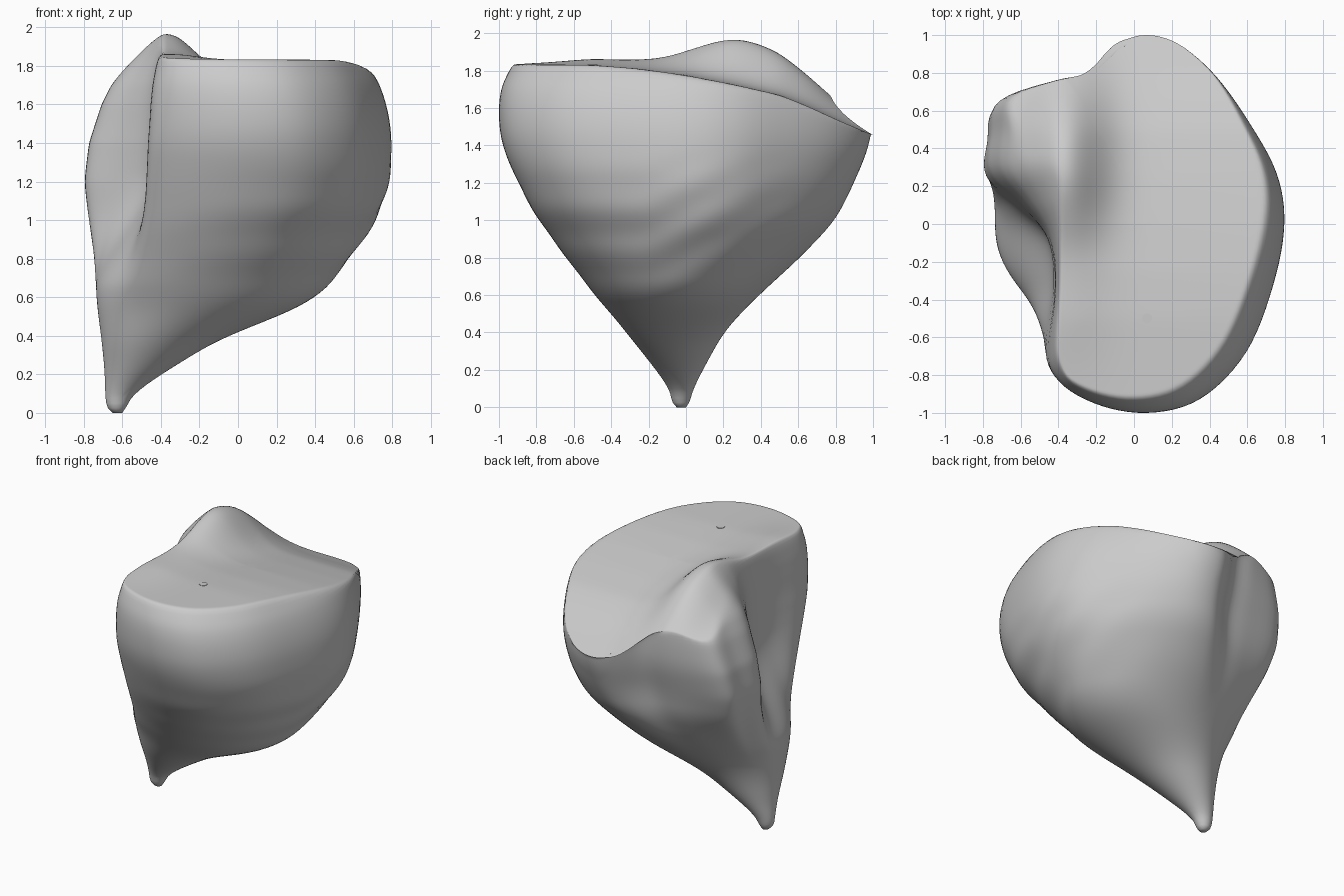
import bpy, bmesh, math
from mathutils import Vector

if "Cube" in bpy.data.objects:
    bpy.data.objects.remove(bpy.data.objects["Cube"])

# Kidney outline of the widest section (counter-clockwise from the front)
KIDNEY = [(0.08, -0.99), (0.36, -0.92), (0.6, -0.68), (0.74, -0.33), (0.8, 0), (0.76, 0.27),
          (0.62, 0.53), (0.44, 0.78), (0.25, 0.94), (0.08, 0.985), (-0.05, 0.93), (-0.2, 0.79),
          (-0.42, 0.75), (-0.74, 0.66), (-0.78, 0.48), (-0.79, 0.28), (-0.62, 0.11), (-0.46, -0.08),
          (-0.43, -0.35), (-0.475, -0.64), (-0.43, -0.8), (-0.2, -0.94)]
# Height, then left / right / front / back limits of the body
LEVELS = [(0.0, -0.65, -0.60, -0.05, 0.0), (0.03, -0.68, -0.58, -0.075, 0.02),
          (0.1, -0.69, -0.54, -0.09, 0.04), (0.2, -0.69, -0.40, -0.16, 0.09),
          (0.4, -0.71, -0.07, -0.32, 0.2), (0.5, -0.725, 0.22, -0.4, 0.29),
          (0.6, -0.735, 0.42, -0.49, 0.39), (0.8, -0.745, 0.58, -0.64, 0.61),
          (1.0, -0.775, 0.72, -0.79, 0.8), (1.2, -0.8, 0.79, -0.9, 0.9),
          (1.4, -0.8, 0.8, -0.985, 0.98), (1.55, -0.8, 0.785, -1.005, 1.0),
          (1.7, -0.8, 0.74, -0.995, 1.0), (1.78, -0.8, 0.7, -0.965, 0.995),
          (1.83, -0.8, 0.65, -0.92, 0.985), (2.0, -0.8, 0.62, -0.87, 0.98)]
LEFT_LOBE = [(1.2, -0.8), (1.4, -0.775), (1.6, -0.71), (1.7, -0.66), (1.8, -0.58),
             (1.9, -0.48), (1.96, -0.41), (2.0, -0.39)]
TOP = [(-1, 1.835), (-0.5, 1.83), (-0.25, 1.81), (0, 1.775), (0.25, 1.727),
       (0.5, 1.67), (0.65, 1.61), (0.8, 1.54), (1.0, 1.455)]


def lookup(table, t):
    """Linear interpolation of table rows."""
    if t <= table[0][0]:
        return table[0][1:]
    for a, b in zip(table, table[1:]):
        if t <= b[0]:
            f = (t - a[0]) / (b[0] - a[0])
            return tuple(p + (q - p) * f for p, q in zip(a[1:], b[1:]))
    return table[-1][1:]


def soft_lookup(table, t):
    """Interpolation averaged over a small window, so no bands show."""
    r = min(0.07, t * 0.3)
    rows = [lookup(table, t + r * k / 3) for k in range(-3, 4)]
    return [sum(c) / 7 for c in zip(*rows)]


def smooth_loop(pts, n):
    """Closed Catmull-Rom curve."""
    out, m = [], len(pts)
    for i in range(m):
        a, b, c, d = (Vector(pts[(i + k) % m]) for k in (-1, 0, 1, 2))
        for j in range(n):
            t = j / n
            out.append(0.5 * (2 * b + (c - a) * t + (2 * a - 5 * b + 4 * c - d) * t * t
                              + (3 * b - a - 3 * c + d) * t ** 3))
    return out


def top_height(x, y):
    """Sloping top surface with the raised knob on the left and a slight front-left lip."""
    reach = 0.5 if y > 0.33 else 0.4
    bump = 0.25 * math.exp(-((x + 0.37) / 0.21) ** 2 - ((y - 0.33) / reach) ** 2)
    lip = 0.03 * math.exp(-((x + 0.35) / 0.2) ** 2 - ((y + 0.45) / 0.3) ** 2)
    return lookup(TOP, y)[0] + bump + lip


OUTLINE = smooth_loop(KIDNEY, 6)
X0, X1 = min(p.x for p in OUTLINE), max(p.x for p in OUTLINE)
Y0, Y1 = min(p.y for p in OUTLINE), max(p.y for p in OUTLINE)


def fit(vals):
    """Rescale values to 0..1."""
    lo, hi = min(vals), max(vals)
    return [(v - lo) / (hi - lo) for v in vals]


def section(z):
    """Oval near the tip, kidney towards the top."""
    x0, x1, y0, y1 = soft_lookup(LEVELS, z)
    w = min(1, max(0, (z - 0.5) / 0.75))
    w = w * w * (3 - 2 * w)
    lim = lookup(LEFT_LOBE, z)[0]
    ang = [math.atan2(p.y, p.x - 0.1) for p in OUTLINE]
    us = fit([(p.x - X0) / (X1 - X0) * w + (0.5 + 0.5 * math.cos(a)) * (1 - w)
              for p, a in zip(OUTLINE, ang)])
    vs = fit([(p.y - Y0) / (Y1 - Y0) * w + (0.5 + 0.5 * math.sin(a)) * (1 - w)
              for p, a in zip(OUTLINE, ang)])
    pts = []
    for u, v, a in zip(us, vs, ang):
        # shallow growth bands rising towards the back
        y = y0 + v * (y1 - y0)
        fade = max(0, 1 - abs(z - 0.9) / 0.5) * max(0, math.cos(a + 0.4))
        s = 1 + 0.012 * fade * math.sin((z - 0.6 * max(0, y + 0.2)) * 25)
        x = x0 + (0.5 + (u - 0.5) * s) * (x1 - x0)
        y = y0 + (0.5 + (v - 0.5) * s) * (y1 - y0)
        if z > 1.2 and x < -0.35:
            x = -0.35 + (x + 0.35) * (-0.35 - lim) / 0.45
        pts.append(Vector((x, y, min(z, top_height(x, y)))))
    return pts


# Body: lofted sections, then the top closed by shrinking rings
rings = [section(0.025 * i) for i in range(81)]
rim = rings[-1]
for i in range(1, 25):
    f = 1 - i / 25
    ring = []
    for p in rim:
        x, y = 0.1 + (p.x - 0.1) * f, p.y * f
        ring.append(Vector((x, y, top_height(x, y))))
    rings.append(ring)

bm = bmesh.new()
loops = [[bm.verts.new(p) for p in r] for r in rings]
n = len(OUTLINE)
for a, b in zip(loops, loops[1:]):
    for i in range(n):
        j = (i + 1) % n
        bm.faces.new((a[i], a[j], b[j], b[i]))
bm.faces.new(loops[0][::-1])
bm.faces.new(loops[-1])
bmesh.ops.remove_doubles(bm, verts=bm.verts, dist=0.004)
bmesh.ops.recalc_face_normals(bm, faces=bm.faces)
for _ in range(3):
    bmesh.ops.smooth_vert(bm, verts=[v for v in bm.verts if v.co.z > 0.1 and v.co.y < 0.93],
                          factor=0.5, use_axis_x=True, use_axis_y=True, use_axis_z=True)
me = bpy.data.meshes.new("shell_body")
bm.to_mesh(me)
bm.free()
body = bpy.data.objects.new("shell_body", me)
bpy.context.collection.objects.link(body)
body.select_set(True)
bpy.context.view_layer.objects.active = body
bpy.ops.object.shade_smooth_by_angle(angle=math.radians(60))

# Tiny round spot on the top
bpy.ops.mesh.primitive_cylinder_add(vertices=24, radius=0.027, depth=0.02,
                                    location=(0.07, -0.5, top_height(0.07, -0.5) - 0.008))
bpy.context.object.name = "top_spot"
